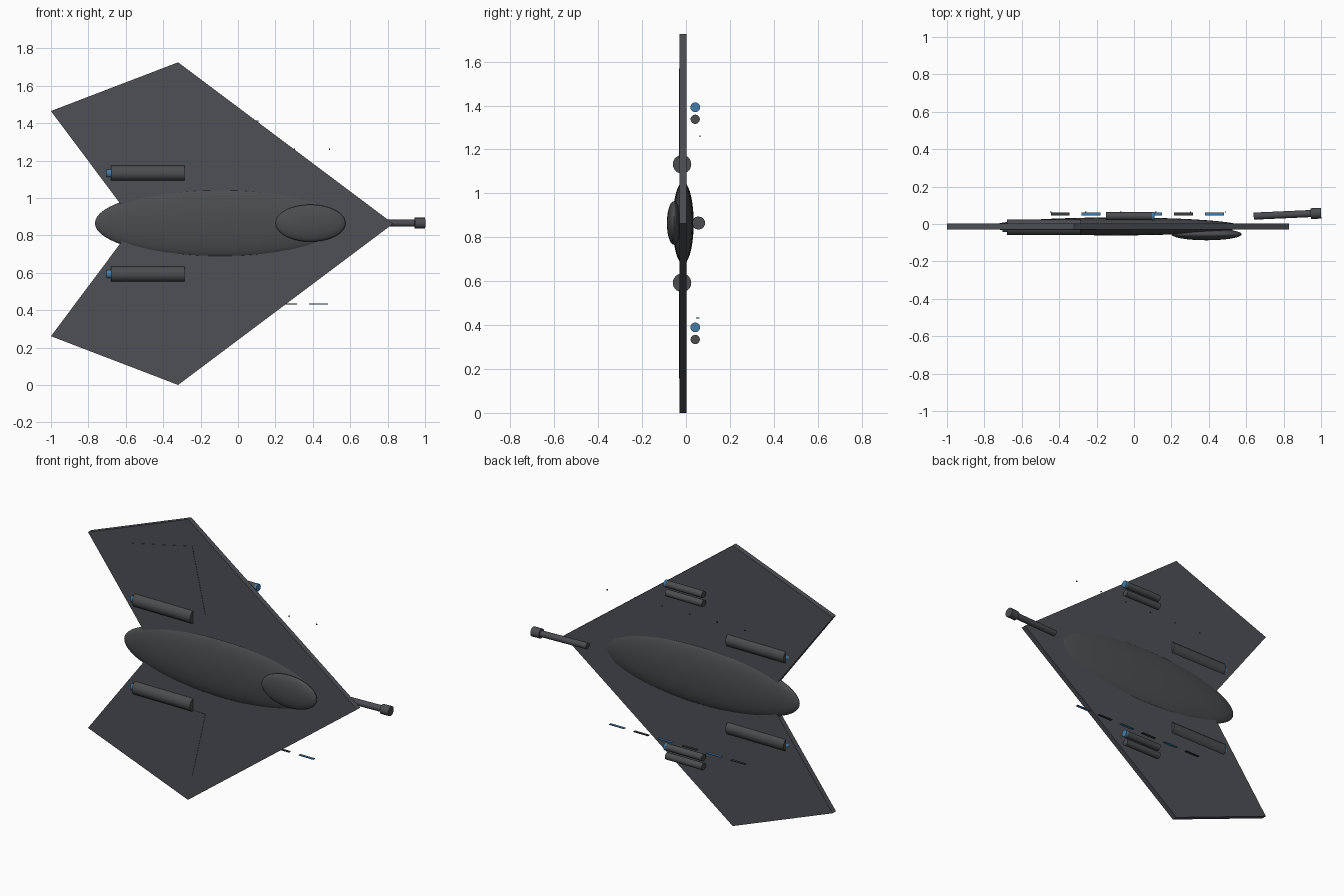
import bpy, bmesh, math
from mathutils import Vector

if "Cube" in bpy.data.objects:
    bpy.data.objects.remove(bpy.data.objects["Cube"])

ZC = 0.8625    # height of the symmetry line
YP = -0.013    # middle of the wing plate


def material(name, rgb):
    m = bpy.data.materials.new(name)
    m.diffuse_color = (*rgb, 1)
    m.use_nodes = True
    m.node_tree.nodes["Principled BSDF"].inputs["Base Color"].default_value = m.diffuse_color
    return m


wing_grey = material("wing grey", (0.075, 0.08, 0.09))
body_grey = material("body grey", (0.07, 0.073, 0.077))
dark_grey = material("dark grey", (0.04, 0.042, 0.046))
glow_blue = material("glow blue", (0.06, 0.20, 0.38))


def finish(name, bm, mat, smooth=True):
    bmesh.ops.recalc_face_normals(bm, faces=bm.faces)
    me = bpy.data.meshes.new(name)
    bm.to_mesh(me)
    bm.free()
    me.materials.append(mat)
    ob = bpy.data.objects.new(name, me)
    bpy.context.collection.objects.link(ob)
    if smooth:
        bpy.context.view_layer.objects.active = ob
        ob.select_set(True)
        bpy.ops.object.shade_smooth_by_angle(angle=math.radians(35))
        ob.select_set(False)
    return ob


def plate(name, outline, y0, y1, mat):
    bm = bmesh.new()
    face = bm.faces.new([bm.verts.new((x, y0, z)) for x, z in outline])
    ext = bmesh.ops.extrude_face_region(bm, geom=[face])
    verts = [v for v in ext["geom"] if isinstance(v, bmesh.types.BMVert)]
    bmesh.ops.translate(bm, vec=(0, y1 - y0, 0), verts=verts)
    return finish(name, bm, mat, False)


def ellipsoid(name, centre, radii, mat):
    bm = bmesh.new()
    bmesh.ops.create_uvsphere(bm, u_segments=48, v_segments=32, radius=1)
    for v in bm.verts:
        v.co = Vector([c + r * k for c, r, k in zip(centre, radii, v.co)])
    return finish(name, bm, mat)


def rod(name, a, b, r, mat, r2=None, segs=32):
    a, b = Vector(a), Vector(b)
    bm = bmesh.new()
    bmesh.ops.create_cone(bm, cap_ends=True, segments=segs, radius1=r,
                          radius2=r if r2 is None else r2, depth=(b - a).length)
    rot = Vector((0, 0, 1)).rotation_difference(b - a).to_matrix()
    bmesh.ops.rotate(bm, cent=(0, 0, 0), matrix=rot, verts=bm.verts)
    bmesh.ops.translate(bm, vec=(a + b) / 2, verts=bm.verts)
    return finish(name, bm, mat)


def box(name, centre, size, mat):
    bm = bmesh.new()
    bmesh.ops.create_cube(bm, size=1)
    for v in bm.verts:
        v.co = Vector([c + s * k for c, s, k in zip(centre, size, v.co)])
    return finish(name, bm, mat, False)


# swept wing plate with rear notch
half = [(0.83, 0), (-0.32, 0.8625), (-1.0, 0.602), (-0.55, 0)]
outline = [(x, ZC + z) for x, z in half] + [(x, ZC - z) for x, z in half[2:0:-1]]
plate("wing", outline, -0.029, 0.003, wing_grey)

# body and canopy
ellipsoid("body", (-0.095, YP, 0.865), (0.67, 0.048, 0.186), body_grey)
ellipsoid("canopy", (0.388, -0.055, 0.865), (0.187, 0.032, 0.099), body_grey)

# nose gun, slightly tilted
rod("gun_barrel", (0.64, 0.042, 0.865), (0.95, 0.056, 0.865), 0.019, body_grey)
rod("gun_muzzle", (0.944, 0.055, 0.865), (1.0, 0.058, 0.865), 0.029, body_grey)

for side, label in ((1, "upper"), (-1, "lower")):
    # thin raised wing panel
    panel = [(-0.70, 0.282), (-0.70, 0.614), (-0.29, 0.706), (-0.20, 0.304)]
    plate(label + "_wing_panel", [(x, ZC + side * z) for x, z in panel],
          -0.031, -0.02, wing_grey)
    # engine with blue exhaust
    ze = ZC + side * 0.27
    rod(label + "_engine", (-0.68, -0.018, ze), (-0.285, -0.018, ze), 0.042, body_grey)
    rod(label + "_exhaust", (-0.703, -0.018, ze), (-0.67, -0.018, ze), 0.024, glow_blue)
    # pair of launch tubes, one with a blue tip
    zb = ZC + (0.53 if side > 0 else -0.473)
    for i, z in enumerate((zb, zb - 0.055)):
        rod(f"{label}_tube_{i}", (-0.15, 0.042, z), (0.10, 0.042, z), 0.021, body_grey)
    rod(label + "_tube_tip", (0.095, 0.042, zb), (0.11, 0.042, zb), 0.022, glow_blue)

# row of thin strips and row of rivets on the back
for i in range(6):
    box(f"strip_{i}", (-0.395 + 0.165 * i, 0.054, 0.433), (0.10, 0.016, 0.004),
        glow_blue if i % 2 else dark_grey)
    box(f"rivet_{i}", (-0.445 + 0.187 * i, 0.064, 1.26), (0.006, 0.006, 0.006), dark_grey)
